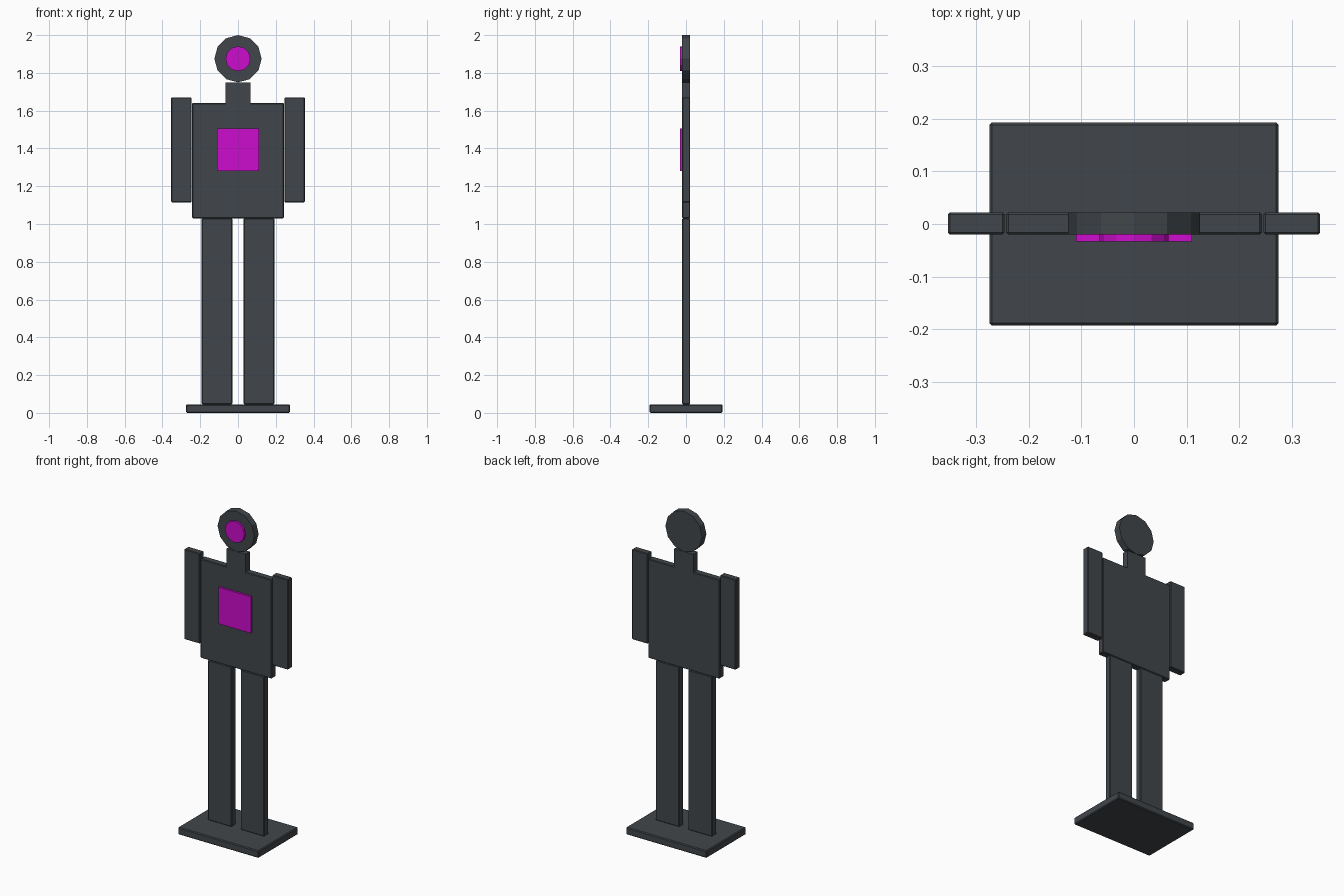
import bpy
from math import pi

cube = bpy.data.objects.get("Cube")
if cube:
    bpy.data.objects.remove(cube, do_unlink=True)


def material(name, color):
    mat = bpy.data.materials.new(name)
    mat.use_nodes = True
    mat.diffuse_color = color
    bsdf = mat.node_tree.nodes["Principled BSDF"]
    bsdf.inputs["Base Color"].default_value = color
    return mat


charcoal = material("charcoal", (0.053, 0.061, 0.069, 1))
magenta = material("magenta", (0.61, 0.004, 0.61, 1))

FRONT, BACK = -0.02, 0.022      # board thickness
PLATE = -0.033                  # front of the target plates


def box(name, x, y, z, mat, bevel=0.0):
    """Box spanning the given (min, max) ranges, with optional edge bevel."""
    spans = (x, y, z)
    bpy.ops.mesh.primitive_cube_add(size=1, location=[(a + b) / 2 for a, b in spans])
    ob = bpy.context.object
    ob.name = name
    ob.scale = [b - a for a, b in spans]
    bpy.ops.object.transform_apply(location=False, rotation=False, scale=True)
    ob.data.materials.append(mat)
    if bevel:
        mod = ob.modifiers.new("edge_bevel", "BEVEL")
        mod.width = bevel
        mod.segments = 1
    return ob


def disc(name, radius, z, y, mat):
    """Flat twelve-sided disc facing the front, one corner up."""
    bpy.ops.mesh.primitive_cylinder_add(
        vertices=12, radius=radius, depth=y[1] - y[0],
        location=(0, sum(y) / 2, z), rotation=(pi / 2, 0, 0))
    ob = bpy.context.object
    ob.name = name
    ob.data.materials.append(mat)
    return ob


board = (FRONT, BACK)
plate = (PLATE, FRONT)

# Stand and body
box("base", (-0.275, 0.275), (-0.193, 0.193), (0, 0.045), charcoal, 0.005)
box("torso", (-0.243, 0.243), board, (1.03, 1.64), charcoal, 0.004)
box("neck", (-0.065, 0.065), board, (1.63, 1.75), charcoal)
disc("head", 0.125, 1.875, board, charcoal)

# Limbs on both sides
for side, s in (("left", 1), ("right", -1)):
    box(side + "_arm", sorted((s * 0.246, s * 0.354)), board, (1.115, 1.67), charcoal, 0.004)
    box(side + "_leg", sorted((s * 0.03, s * 0.192)), board, (0.045, 1.03), charcoal, 0.004)

# Target plates
box("chest_target", (-0.11, 0.11), plate, (1.28, 1.505), magenta)
disc("head_target", 0.066, 1.875, plate, magenta)
